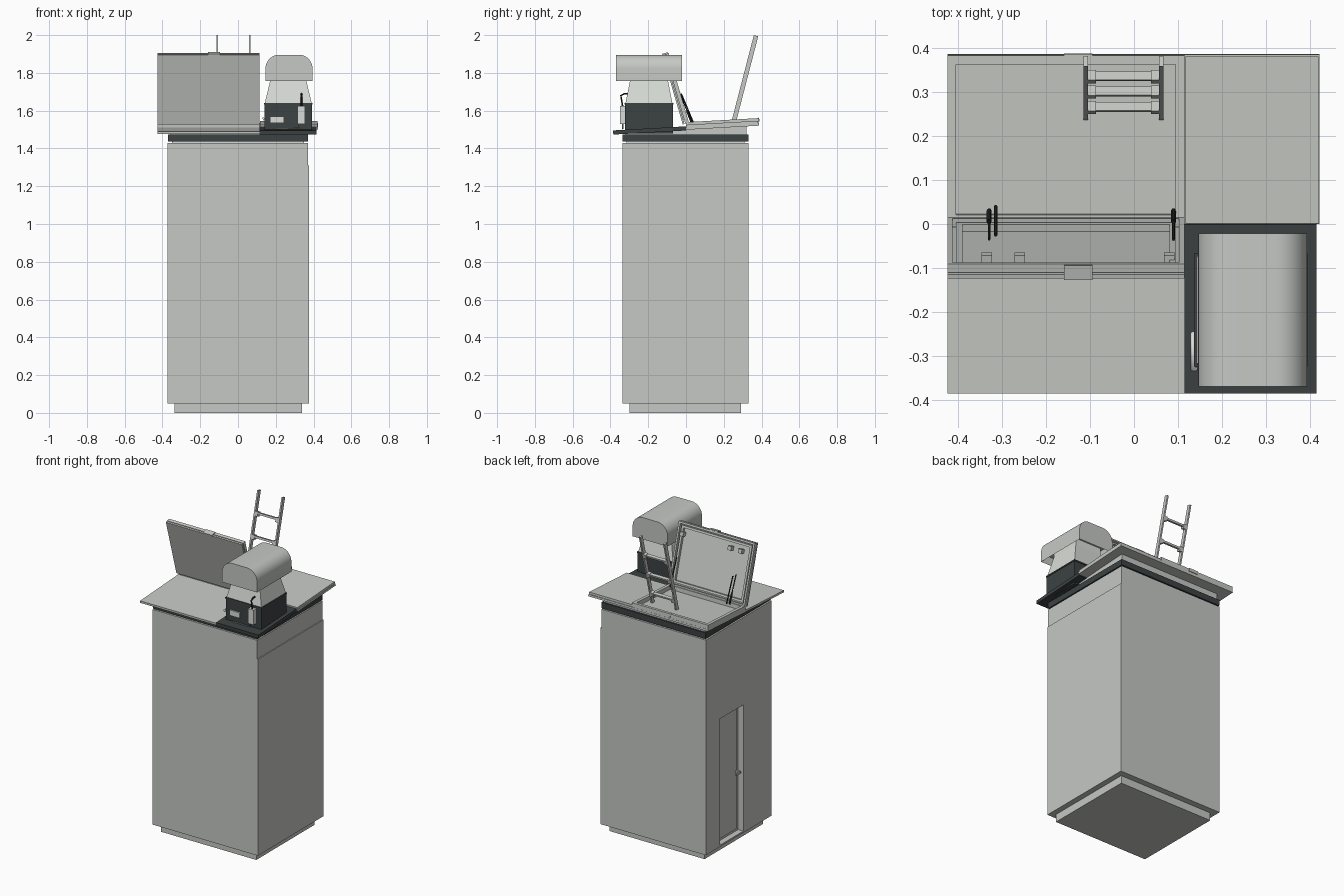
import bpy, bmesh, math
from mathutils import Matrix, Vector

cube = bpy.data.objects.get("Cube")
if cube:
    bpy.data.objects.remove(cube, do_unlink=True)


def material(name, rgb):
    m = bpy.data.materials.new(name)
    m.use_nodes = True
    m.diffuse_color = (*rgb, 1)
    m.node_tree.nodes["Principled BSDF"].inputs["Base Color"].default_value = (*rgb, 1)
    return m


GREY = material("panel grey", (0.56, 0.58, 0.55))
PALE = material("pale grey", (0.69, 0.72, 0.68))
DARK = material("charcoal", (0.045, 0.054, 0.055))
BLACK = material("black", (0.012, 0.012, 0.012))


def finish(name, bm, mat, matrix=None):
    if matrix:
        bm.transform(matrix)
    bmesh.ops.recalc_face_normals(bm, faces=bm.faces)
    me = bpy.data.meshes.new(name)
    bm.to_mesh(me)
    bm.free()
    ob = bpy.data.objects.new(name, me)
    me.materials.append(mat)
    bpy.context.collection.objects.link(ob)
    return ob


def box(name, x, y, z, mat=GREY, matrix=None, taper=(1, 1)):
    """Box from x, y, z ranges; taper scales the top."""
    bm = bmesh.new()
    bmesh.ops.create_cube(bm, size=1)
    c = [(r[0] + r[1]) / 2 for r in (x, y, z)]
    s = [r[1] - r[0] for r in (x, y, z)]
    for v in bm.verts:
        k = taper if v.co.z > 0 else (1, 1)
        v.co = Vector((c[0] + v.co.x * s[0] * k[0], c[1] + v.co.y * s[1] * k[1], c[2] + v.co.z * s[2]))
    return finish(name, bm, mat, matrix)


def frame(name, x, y, z, w, mat=GREY, matrix=None):
    """Four bars around a rectangle."""
    for part, xs, ys in (("front", x, (y[0], y[0] + w)), ("back", x, (y[1] - w, y[1])),
                         ("right", (x[0], x[0] + w), (y[0] + w, y[1] - w)),
                         ("left", (x[1] - w, x[1]), (y[0] + w, y[1] - w))):
        box(f"{name}_{part}", xs, ys, z, mat, matrix)


def rod(name, points, r, mat):
    cu = bpy.data.curves.new(name, "CURVE")
    cu.dimensions = "3D"
    cu.bevel_depth = r
    cu.bevel_resolution = 1
    cu.use_fill_caps = True
    sp = cu.splines.new("POLY")
    sp.points.add(len(points) - 1)
    for p, co in zip(sp.points, points):
        p.co = (*co, 1)
    ob = bpy.data.objects.new(name, cu)
    cu.materials.append(mat)
    bpy.context.collection.objects.link(ob)


# Cabinet on a recessed plinth
box("plinth", (-0.335, 0.34), (-0.3, 0.29), (0, 0.06))
body = box("cabinet", (-0.372, 0.37), (-0.335, 0.33), (0.05, 1.43))
box("side_panel", (0.37, 0.376), (-0.335, 0.33), (0.05, 1.31))
box("top_gap", (-0.35, 0.35), (-0.315, 0.31), (1.43, 1.44), PALE)
box("dark_band", (-0.37, 0.37), (-0.335, 0.33), (1.437, 1.475), DARK)

# Doorway cut into the side, with door leaf and handle
cutter = box("door_cutter", (-0.5, -0.335), (-0.05, 0.187), (0.06, 0.87))
cutter.hide_render = True
mod = body.modifiers.new("doorway", "BOOLEAN")
mod.operation = "DIFFERENCE"
mod.solver = "EXACT"
mod.object = cutter
bpy.context.view_layer.objects.active = body
bpy.ops.object.modifier_apply(modifier=mod.name)
bpy.data.objects.remove(cutter, do_unlink=True)
box("door_leaf", (-0.345, -0.334), (-0.025, 0.177), (0.08, 0.85))
box("door_handle", (-0.37, -0.345), (-0.025, -0.01), (0.44, 0.455))
box("door_lever", (-0.372, -0.364), (-0.025, 0.02), (0.44, 0.452))

# Sloping roof
tilt = Matrix.Translation((0, 0, 1.505)) @ Matrix.Rotation(math.radians(3.2), 4, "X")
bm = bmesh.new()
wedge = [bm.verts.new((-0.36, y, z)) for y, z in ((-0.32, 1.475), (0.32, 1.475), (0.32, 1.52), (-0.32, 1.484))]
side = bm.faces.new(wedge)
ext = bmesh.ops.extrude_face_region(bm, geom=[side])
bmesh.ops.translate(bm, vec=(0.72, 0, 0), verts=[v for v in ext["geom"] if isinstance(v, bmesh.types.BMVert)])
finish("roof_wedge", bm, GREY)
box("roof_front", (-0.425, 0.115), (-0.386, 0), (-0.006, 0.007), GREY, tilt)
box("roof_back", (-0.425, 0.423), (0, 0.387), (-0.006, 0.007), GREY, tilt)
box("roof_back_cap", (0.117, 0.42), (0.002, 0.383), (0.007, 0.02), GREY, tilt)
box("vent_plate", (0.115, 0.416), (-0.386, 0), (-0.01, 0.012), DARK, tilt)

# Hatch curb with latch tab
frame("hatch_curb", (-0.425, 0.115), (0.003, 0.386), (0.007, 0.034), 0.02, GREY, tilt)
box("latch_tab", (-0.16, -0.095), (0.375, 0.39), (0.015, 0.036), GREY, tilt)

# Open lid, leaning past upright; local z runs up the lid
lean = Matrix.Translation((0, 0, 1.532)) @ Matrix.Rotation(math.radians(16.2), 4, "X")
box("lid_sheet", (-0.425, 0.115), (-0.018, -0.008), (0, 0.383), GREY, lean)
upright = lean @ Matrix.Rotation(math.pi / 2, 4, "X")
frame("lid_rim", (-0.425, 0.115), (0, 0.383), (-0.004, 0.016), 0.012, GREY, upright)
frame("lid_inner_rim", (-0.405, 0.095), (0.02, 0.363), (-0.016, 0.009), 0.014, GREY, upright)
for v in bpy.data.objects:
    if v.name.startswith(("lid_rim", "lid_inner")):
        # Turn the rims to the inner side of the sheet
        v.data.transform(lean @ Matrix.Scale(-1, 4, (0, 1, 0)) @ lean.inverted())
        v.data.flip_normals()
box("lid_latch_tab", (-0.16, -0.095), (-0.02, 0.014), (0.378, 0.389), GREY, lean)
for x in (-0.335, -0.26, 0.08):
    box("lid_bracket", (x - 0.012, x + 0.012), (-0.008, 0.02), (0.3, 0.325), GREY, lean)

# Gas struts and stay
for x in (-0.33, 0.09):
    rod("strut_tube", [(x, 0.03, 1.535), (x, 0.005, 1.6)], 0.006, BLACK)
    rod("strut_piston", [(x, 0.005, 1.6), (x, -0.035, 1.7)], 0.003, BLACK)
rod("lid_stay", [(-0.315, 0.04, 1.535), (-0.315, -0.025, 1.69)], 0.004, BLACK)

# Ladder rising out of the hatch
ladder = Matrix.Translation((0, 0.25, 1.53)) @ Matrix.Rotation(math.radians(-14.5), 4, "X")
for x in (-0.11, 0.062):
    box("ladder_rail", (x - 0.005, x + 0.005), (-0.012, 0.012), (-0.02, 0.482), GREY, ladder)
for z in (0.06, 0.2, 0.34):
    box("ladder_rung", (-0.105, 0.057), (-0.01, 0.01), (z, z + 0.012), GREY, ladder)
    for x in (-0.096, 0.048):
        box("rung_bracket", (x - 0.009, x + 0.009), (-0.012, 0.012), (z - 0.012, z + 0.016), GREY, ladder)

# Vent: dark base, tapered neck and rounded hood
box("vent_base", (0.14, 0.392), (-0.322, -0.07), (1.48, 1.637), DARK)
box("vent_base_rim", (0.137, 0.395), (-0.325, -0.067), (1.632, 1.641), DARK)
box("vent_neck", (0.142, 0.39), (-0.32, -0.072), (1.64, 1.765), PALE, taper=(0.76, 0.8))
box("vent_throat", (0.172, 0.36), (-0.295, -0.097), (1.762, 1.82), PALE)
bm = bmesh.new()
R, X0, X1, TOP = 0.072, 0.146, 0.394, 1.896
arc = [(R * math.cos(a), R * math.sin(a)) for a in (math.pi / 2 * i / 10 for i in range(11))]
profile = [(X1, 1.757)] + [(X1 - R + c, TOP - R + s) for c, s in arc]
profile += [(X0 + R - c, TOP - R + s) for c, s in reversed(arc)] + [(X0, 1.757)]
face = bm.faces.new([bm.verts.new((x, -0.37, z)) for x, z in profile])
ext = bmesh.ops.extrude_face_region(bm, geom=[face])
bmesh.ops.translate(bm, vec=(0, 0.348, 0), verts=[v for v in ext["geom"] if isinstance(v, bmesh.types.BMVert)])
bmesh.ops.recalc_face_normals(bm, faces=bm.faces)
under = [f for f in bm.faces if f.normal.z < -0.9]
bmesh.ops.inset_region(bm, faces=under, thickness=0.01)
bmesh.ops.translate(bm, vec=(0, 0, 0.05), verts=list({v for f in under for v in f.verts}))
hood = finish("vent_hood", bm, GREY)
bpy.ops.object.select_all(action="DESELECT")
hood.select_set(True)
bpy.context.view_layer.objects.active = hood
bpy.ops.object.shade_smooth_by_angle(angle=math.radians(30))

# Fittings on the vent
box("label_plate", (0.17, 0.243), (-0.33, -0.32), (1.535, 1.57), PALE)
box("switch_box", (0.316, 0.356), (-0.35, -0.32), (1.53, 1.625), PALE)
rod("switch_cable", [(0.336, -0.335, 1.62), (0.336, -0.345, 1.68), (0.336, -0.325, 1.69), (0.336, -0.3, 1.69)], 0.005, BLACK)
rod("conduit", [(0.32, -0.335, 1.54), (0.32, -0.335, 1.505), (0.2, -0.335, 1.505)], 0.004, GREY)
rod("side_handle", [(0.14, -0.33, 1.55), (0.134, -0.33, 1.56), (0.134, -0.25, 1.56), (0.14, -0.25, 1.55)], 0.006, PALE)
